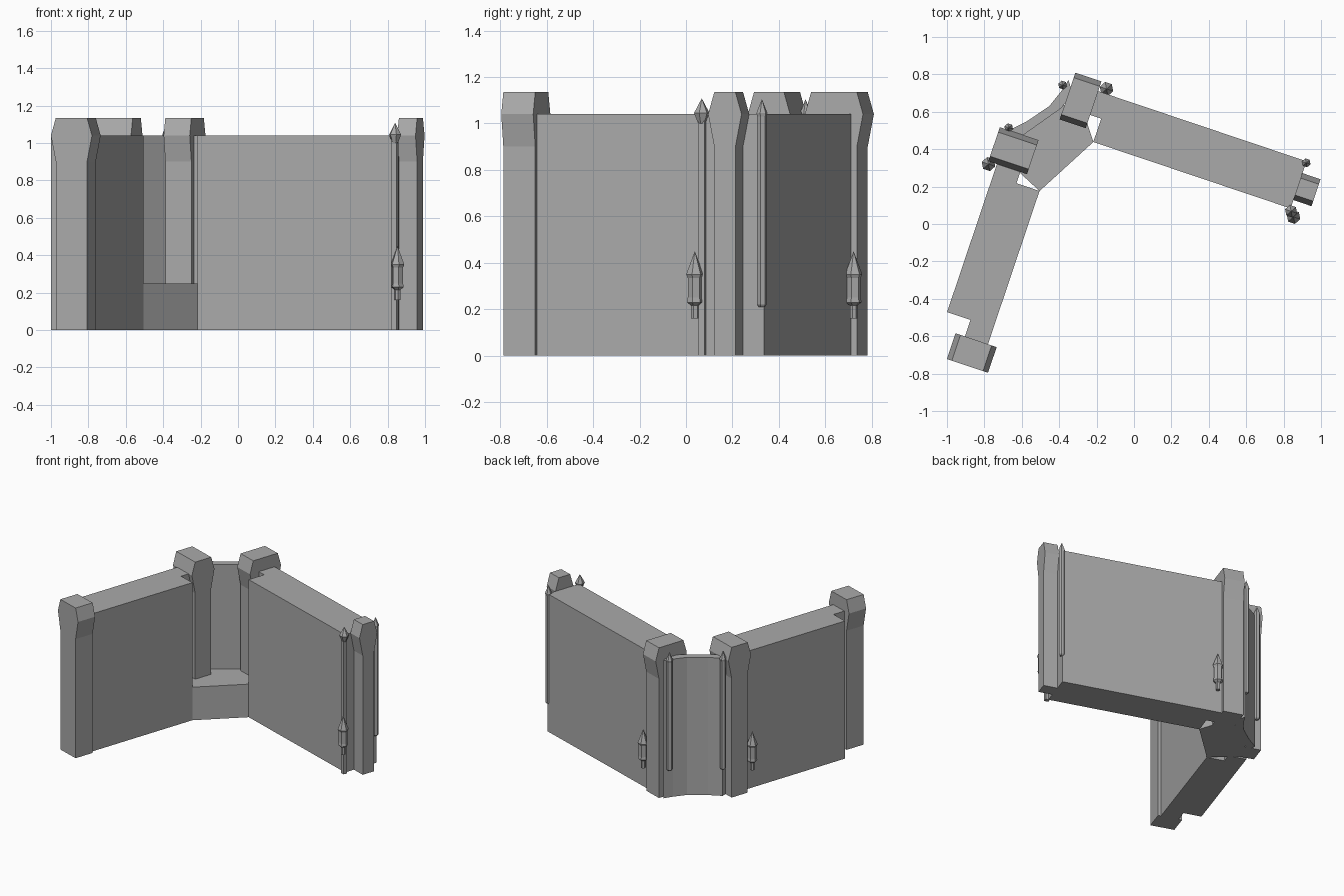
import bpy, bmesh, math
from mathutils import Matrix, Vector

if "Cube" in bpy.data.objects:
    bpy.data.objects.remove(bpy.data.objects["Cube"])

TILT = math.radians(-18.6)            # the square corner is turned by this angle
ROT = Matrix.Rotation(TILT, 4, 'Z')
WALL_TOP, PILLAR_TOP = 1.04, 1.135

stone = bpy.data.materials.new("grey_stone")
stone.diffuse_color = (0.4, 0.4, 0.4, 1)
stone.use_nodes = True
stone.node_tree.nodes["Principled BSDF"].inputs["Base Color"].default_value = stone.diffuse_color


def finish(name, bm, matrix):
    bmesh.ops.recalc_face_normals(bm, faces=bm.faces)
    bm.transform(matrix)
    mesh = bpy.data.meshes.new(name)
    bm.to_mesh(mesh)
    bm.free()
    mesh.materials.append(stone)
    obj = bpy.data.objects.new(name, mesh)
    bpy.context.collection.objects.link(obj)
    return obj


def prism(name, outline, vector, matrix):
    """Extrude a closed outline of 3D points along a vector."""
    bm = bmesh.new()
    face = bm.faces.new([bm.verts.new(p) for p in outline])
    new = bmesh.ops.extrude_face_region(bm, geom=[face])["geom"]
    bmesh.ops.translate(bm, vec=Vector(vector),
                        verts=[g for g in new if isinstance(g, bmesh.types.BMVert)])
    return finish(name, bm, matrix)


def slab(name, outline, height, matrix=ROT):
    return prism(name, [(x, y, 0) for x, y in outline], (0, 0, height), matrix)


def pillar(name, x0, x1, y0, y1, flare_axis, flare=0.028):
    """Pillar whose head flares out along one axis and is chamfered on top."""
    lo, hi = (x0, x1) if flare_axis == 'x' else (y0, y1)
    half = [(0, flare), (0.9, flare), (WALL_TOP, 0), (PILLAR_TOP, flare)]
    prof = [(lo + d, z) for z, d in half] + [(hi - d, z) for z, d in reversed(half)]
    if flare_axis == 'x':
        prism(name, [(p, y0, z) for p, z in prof], (0, y1 - y0, 0), ROT)
    else:
        prism(name, [(x0, p, z) for p, z in prof], (x1 - x0, 0, 0), ROT)


def turned(name, x, y, profile, sides=6):
    """Low-sided turned piece from (radius, height) pairs."""
    bm = bmesh.new()
    rings = []
    for r, z in profile:
        if r == 0:
            rings.append([bm.verts.new((0, 0, z))])
        else:
            rings.append([bm.verts.new((r * math.cos(2 * math.pi * i / sides),
                                        r * math.sin(2 * math.pi * i / sides), z))
                          for i in range(sides)])
    bm.faces.new(rings[0])
    for a, b in zip(rings, rings[1:]):
        for i in range(sides):
            j = (i + 1) % sides
            bm.faces.new([a[i], a[j], b[0]] if len(b) == 1 else [a[i], a[j], b[j], b[i]])
    finish(name, bm, Matrix.Translation((x, y, 0)) @ ROT)


# Two walls meeting at the corner, with stepped ends
slab("left_wall", [(-.535, -.858), (-.535, .006), (-.665, .006), (-.665, .08),
                   (-.797, .08), (-.797, -.765), (-.665, -.765), (-.665, -.858)], WALL_TOP)
slab("right_wall", [(-.346, .346), (.767, .346), (.767, .612), (-.41, .612),
                    (-.41, .478), (-.346, .478)], WALL_TOP)

# Pillars at the corner and the wall ends
pillar("left_corner_pillar", -.845, -.627, .07, .262, 'y')
pillar("right_corner_pillar", -.555, -.408, .403, .667, 'y')
pillar("left_end_pillar", -.718, -.486, -1.003, -.858, 'x')
pillar("right_end_pillar", .766, .869, .393, .545, 'y')

# Curved panel closing the corner, and the low step inside it
WORLD = Matrix.Identity(4)
slab("corner_panel", [(-.66, .505), (-.57, .551), (-.452, .631), (-.388, .711), (-.35, .77),
                      (-.33, .70), (-.388, .62), (-.60, .47), (-.66, .44)], WALL_TOP, WORLD)
slab("corner_step", [(-.505, .176), (-.217, .4385), (-.27, .60), (-.388, .64),
                     (-.60, .485), (-.66, .32)], 0.25, WORLD)

# Slim pointed rods on the outside
rod = [(.014, .21), (.021, .22), (.021, 1.03), (.024, 1.045), (0, 1.105)]
for i, (x, y) in enumerate([(-.382, .743), (-.67, .515), (.921, .327)]):
    turned(f"wall_rod_{i + 1}", x, y, rod)

# Short pointed lanterns low on the walls
lantern = [(.016, .16), (.016, .215), (.035, .23), (.031, .25), (.031, .335),
           (.038, .35), (0, .45)]
for i, (x, y) in enumerate([(-.147, .722), (-.778, .32), (.853, .038)]):
    turned(f"wall_lantern_{i + 1}", x, y, lantern)

# Square post with a pointed finial at the right wall end
s = .015
post = Matrix.Translation((.838, .07, 0)) @ ROT
slab("end_post", [(-s, -s), (s, -s), (s, s), (-s, s)], WALL_TOP, post)
turned("end_finial", .84, .068, [(.016, 1.0), (.034, 1.045), (0, 1.108)])
